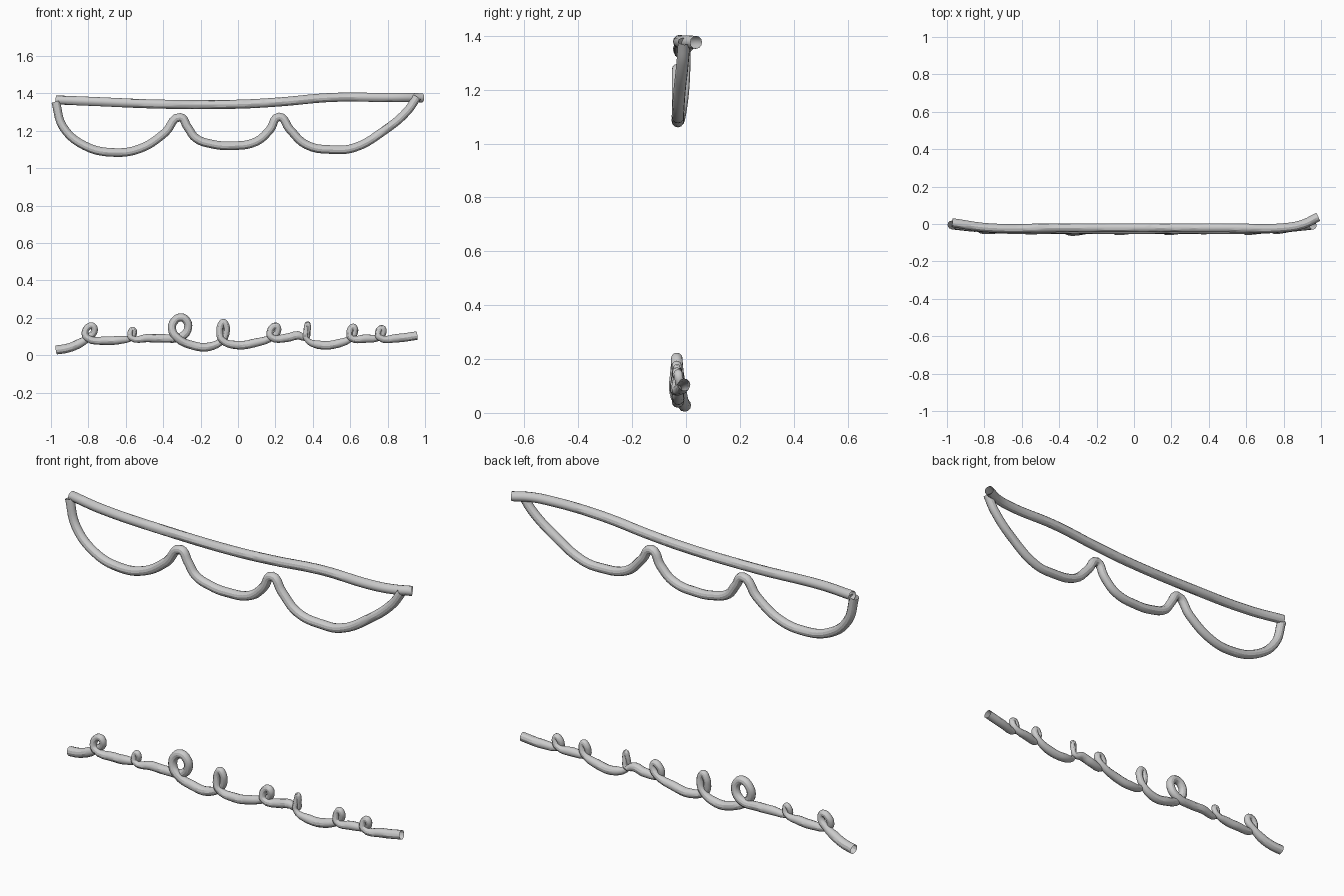
import bpy

R = 0.024


def tube(name, pts, res):
    """Open-ended round tube through (x, y, z, radius factor) points."""
    cu = bpy.data.curves.new(name, 'CURVE')
    cu.dimensions = '3D'
    cu.bevel_depth = R
    cu.bevel_resolution = 4
    cu.resolution_u = res
    cu.use_fill_caps = False
    sp = cu.splines.new('BEZIER')
    sp.bezier_points.add(len(pts) - 1)
    for bp, (x, y, z, r) in zip(sp.bezier_points, pts):
        bp.co = (x, y, z)
        bp.radius = r
        bp.handle_left_type = bp.handle_right_type = 'AUTO'
    ob = bpy.data.objects.new(name, cu)
    bpy.context.collection.objects.link(ob)
    bpy.ops.object.select_all(action='DESELECT')
    ob.select_set(True)
    bpy.context.view_layer.objects.active = ob
    bpy.ops.object.convert(target='MESH')
    bpy.ops.object.shade_smooth_by_angle()


def depth(x):
    """Gentle bow: the middle sits forward, the ends swing back."""
    t = max(0.0, (abs(x) - 0.65) / 0.33)
    return -0.03 + 0.026 * min(t, 1.0) ** 1.5


# Top rail
tube("top_rail", [(x, y, z, 1) for x, y, z in [
    (-0.972, 0.007, 1.365), (-0.78, -0.02, 1.357), (-0.4, -0.02, 1.342),
    (0.0, -0.02, 1.342), (0.22, -0.02, 1.354), (0.5, -0.02, 1.378),
    (0.8, -0.02, 1.378), (0.9, -0.002, 1.378), (0.985, 0.038, 1.376)]], 8)

# Hanging scalloped strand
swag = [(-0.975, 1.355), (-0.935, 1.22), (-0.82, 1.12), (-0.67, 1.084),
        (-0.525, 1.104), (-0.39, 1.19), (-0.31, 1.272), (-0.27, 1.22),
        (-0.225, 1.16), (-0.135, 1.128), (-0.045, 1.12), (0.095, 1.141),
        (0.17, 1.205), (0.22, 1.274), (0.275, 1.21), (0.365, 1.125),
        (0.515, 1.099), (0.62, 1.109), (0.78, 1.2), (0.905, 1.305),
        (0.957, 1.38)]
tube("scalloped_strand", [(x, depth(x), z, 0.95) for x, z in swag], 5)

# Curly lower strand: each loop is (x, base z, half width, height, lean, radius)
loops = [(-0.795, 0.092, 0.024, 0.066, 0.016, 0.75),
         (-0.567, 0.092, 0.011, 0.046, 0.006, 0.6),
         (-0.310, 0.090, 0.043, 0.112, 0.004, 0.9),
         (-0.080, 0.080, 0.018, 0.096, 0.002, 0.75),
         (0.190, 0.095, 0.020, 0.062, 0.016, 0.75),
         (0.368, 0.088, 0.006, 0.080, 0.008, 0.55),
         (0.610, 0.092, 0.014, 0.060, 0.008, 0.7),
         (0.762, 0.095, 0.014, 0.050, 0.010, 0.7)]
# Sagging points between the loops
sags = [[(-0.70, 0.078), (-0.64, 0.081)], [(-0.48, 0.092), (-0.40, 0.090)],
        [(-0.24, 0.052), (-0.155, 0.045)], [(0.0, 0.054), (0.09, 0.066)],
        [(0.26, 0.093), (0.32, 0.106)], [(0.43, 0.056), (0.54, 0.064)],
        [(0.68, 0.089)], [(0.85, 0.091), (0.957, 0.105)]]
template = [(0.2, 0.08, 0.008), (1, 0.5, 0.004), (0.6, 0.92, 0), (0, 1, 0),
            (-0.7, 0.85, 0), (-1, 0.45, -0.004), (-0.3, 0.02, -0.008)]
curl = [(-0.972, depth(-0.972), 0.028, 1), (-0.91, depth(-0.91), 0.038, 1),
        (-0.85, depth(-0.85), 0.062, 1)]
for (x, z, w, h, lean, r), sag in zip(loops, sags):
    y = depth(x)
    for tx, tz, ty in template:
        curl.append((x + tx * w + lean * (tz - 0.4), y - 0.004 + ty, z + tz * h, r))
    for sx, sz in sag:
        curl.append((sx, depth(sx), sz, 0.95))
tube("curly_strand", curl, 4)
